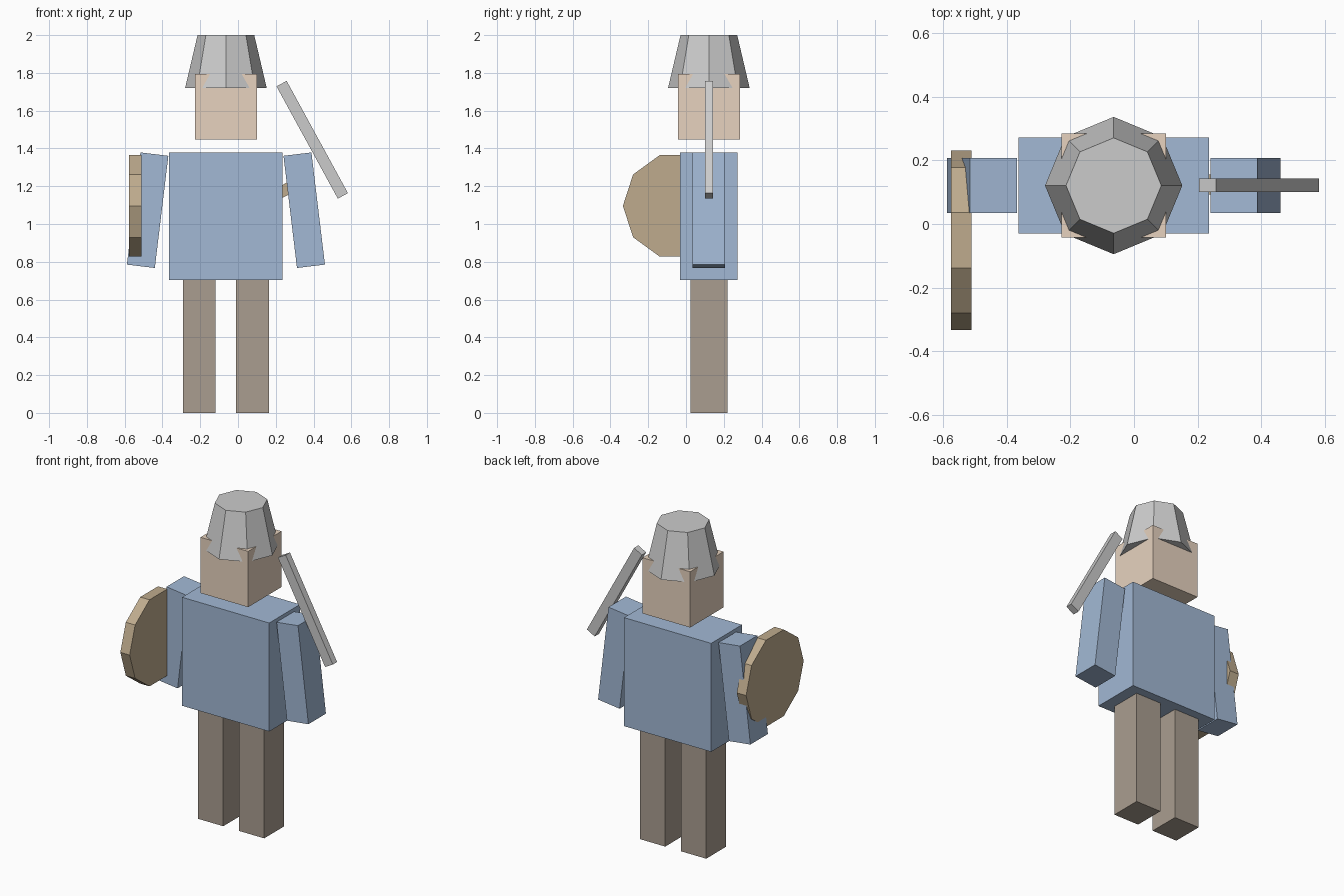
import bpy
from math import pi

if "Cube" in bpy.data.objects:
    bpy.data.objects.remove(bpy.data.objects["Cube"])

CX, CY = -0.064, 0.121  # body axis


def material(name, rgb):
    m = bpy.data.materials.new(name)
    m.diffuse_color = (*rgb, 1)
    m.use_nodes = True
    m.node_tree.nodes["Principled BSDF"].inputs["Base Color"].default_value = m.diffuse_color
    return m


cloth = material("blue_cloth", (0.36, 0.48, 0.66))
trousers = material("brown_trousers", (0.40, 0.34, 0.28))
skin = material("skin", (0.80, 0.65, 0.52))
wood = material("wood", (0.52, 0.41, 0.27))


def finish(name, mat):
    ob = bpy.context.object
    ob.name = name
    if mat:
        ob.data.materials.append(mat)
    return ob


def box(name, loc, size, mat=None, tilt=0):
    bpy.ops.mesh.primitive_cube_add(size=1, location=loc)
    ob = finish(name, mat)
    for v in ob.data.vertices:
        v.co = [c * s for c, s in zip(v.co, size)]
    ob.rotation_euler.y = tilt
    return ob


# Body
box("torso", (CX, CY, 1.042), (0.6, 0.303, 0.675), cloth)
box("head", (CX, CY, 1.62), (0.328, 0.328, 0.347), skin)

# Paired limbs
for side, label in ((-1, "left"), (1, "right")):
    box(label + "_leg", (CX + side * 0.141, CY, 0.3525), (0.174, 0.195, 0.705), trousers)
    box(label + "_arm", (CX + side * 0.4145, CY, 1.073), (0.149, 0.172, 0.598), cloth, -side * 0.12)

# Helmet: eight-sided tapered cap
bpy.ops.mesh.primitive_cone_add(vertices=8, radius1=0.216, radius2=0.15, depth=0.28,
                                location=(CX, CY, 1.86))
finish("helmet", None)

# Shield: ten-sided disc facing sideways
bpy.ops.mesh.primitive_cylinder_add(vertices=10, radius=0.283, depth=0.064,
                                    location=(-0.544, -0.051, 1.096), rotation=(0, pi / 2, 0))
finish("shield", wood)

# Sword blade and crossguard
box("sword_blade", (0.393, CY + 0.001, 1.446), (0.061, 0.042, 0.677), None, -0.5)
box("sword_guard", (0.295, CY + 0.003, 1.205), (0.18, 0.062, 0.06), wood, -0.5)
